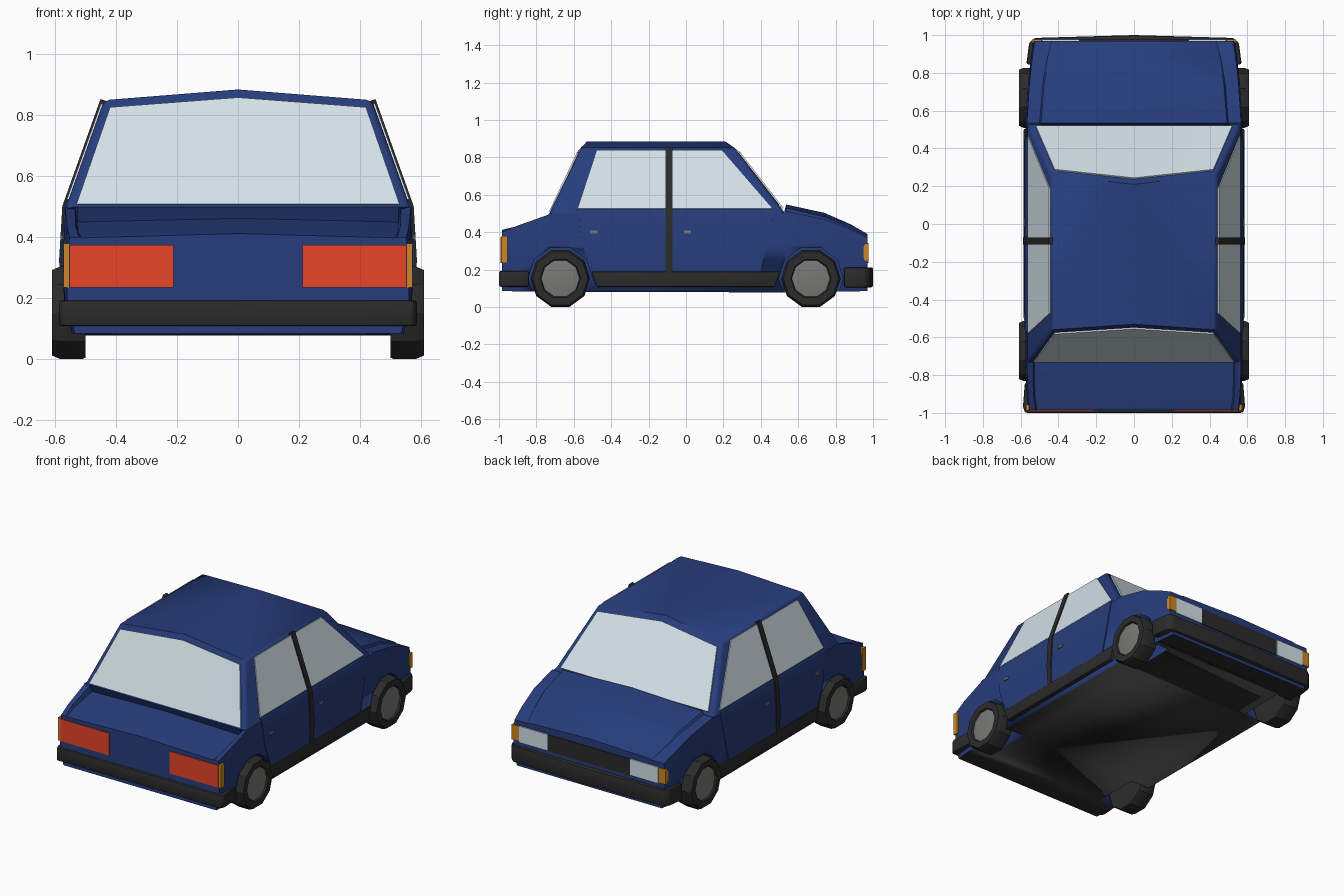
import bpy, bmesh, math

if "Cube" in bpy.data.objects:
    bpy.data.objects.remove(bpy.data.objects["Cube"])

def material(name, rgb):
    m = bpy.data.materials.new(name)
    m.diffuse_color = (*rgb, 1)
    m.use_nodes = True
    m.node_tree.nodes["Principled BSDF"].inputs["Base Color"].default_value = m.diffuse_color
    return m

BLUE = material("blue paint", (0.020, 0.046, 0.200))
BLACK = material("black trim", (0.024, 0.024, 0.024))
GLASS = material("pale glass", (0.66, 0.76, 0.81))
RED = material("red lamp", (0.80, 0.058, 0.022))
ORANGE = material("orange lamp", (0.62, 0.24, 0.018))
GREY = material("wheel grey", (0.19, 0.19, 0.185))

def make(name, verts, faces, mat, bevel=0, smooth=35, thick=0, edge_rule=None):
    """Mesh object from points and faces, with optional bevel or sheet thickness."""
    me = bpy.data.meshes.new(name)
    bm = bmesh.new()
    vs = [bm.verts.new(v) for v in verts]
    for f in faces:
        bm.faces.new([vs[i] for i in f])
    bmesh.ops.recalc_face_normals(bm, faces=bm.faces)
    if bevel:
        edges = [e for e in bm.edges if e.calc_face_angle(0) > 0.2
                 and (edge_rule is None or edge_rule(e))]
        bmesh.ops.bevel(bm, geom=edges, offset=bevel, segments=2, profile=0.5, affect='EDGES')
    bm.to_mesh(me)
    bm.free()
    ob = bpy.data.objects.new(name, me)
    bpy.context.collection.objects.link(ob)
    if mat:
        me.materials.append(mat)
    bpy.ops.object.select_all(action='DESELECT')
    bpy.context.view_layer.objects.active = ob
    ob.select_set(True)
    if thick:
        mod = ob.modifiers.new("thickness", 'SOLIDIFY')
        mod.thickness, mod.offset = thick, 0
        bpy.ops.object.modifier_apply(modifier=mod.name)
    if smooth:
        bpy.ops.object.shade_smooth_by_angle(angle=math.radians(smooth))
    return ob

def prism(name, outline, place, a, b, mat, bevel=0):
    """Extrude a 2D outline between depths a and b."""
    n = len(outline)
    verts = [place(p, q, d) for d in (a, b) for p, q in outline]
    faces = [list(range(n)), list(range(n, 2 * n))]
    faces += [(i, (i + 1) % n, n + (i + 1) % n, n + i) for i in range(n)]
    return make(name, verts, faces, mat, bevel)

def lathe(name, profile, centre, side, mat, n=10):
    """Spin (radius, x) points about a sideways axle."""
    verts, faces, k = [], [], len(profile)
    for i in range(n):
        a = math.tau * (i + 0.5) / n + math.pi / 2
        verts += [(side * x, centre[0] + r * math.cos(a), centre[1] + r * math.sin(a))
                  for r, x in profile]
    for i in range(n):
        j = (i + 1) % n
        faces += [(i*k + p, i*k + p + 1, j*k + p + 1, j*k + p) for p in range(k - 1)]
    faces += [[i * k for i in range(n)], [i * k + k - 1 for i in range(n)]]
    return make(name, verts, faces, mat, smooth=30)

# Lower body: sections along y as (y, width scale, shoulder z, panel half width,
# panel edge z, centre z, panel y shift)
stations = [(-0.985, 0.975, 0.400, 0.530, 0.398, 0.412, 0),
            (-0.900, 0.990, 0.435, 0.533, 0.418, 0.432, 0),
            (-0.740, 1.000, 0.492, 0.535, 0.450, 0.462, 0.03),
            (-0.730, 1.000, 0.500, 0.535, 0.500, 0.500, 0),
            (0.525, 1.000, 0.505, 0.500, 0.505, 0.505, 0),
            (0.535, 1.000, 0.512, 0.500, 0.530, 0.548, 0),
            (0.740, 0.977, 0.470, 0.490, 0.482, 0.503, 0),
            (0.880, 0.950, 0.415, 0.478, 0.424, 0.442, 0),
            (0.970, 0.925, 0.372, 0.465, 0.377, 0.390, 0)]
SIDE = [(0.075, 0.55), (0.19, 0.575), (0.33, 0.575), (0.50, 0.565), (0.85, 0.44)]
verts = []
for y, f, zs, xi, zd, zc, dy in stations:
    zb = 0.07 + 0.015 * abs(y)
    half = [(0.55 * f, y, zb), (0.575 * f, y, 0.19), (0.575 * f, y, 0.33),
            (0.567 * f, y, zs), (xi * min(1, f + 0.01), y + dy, zs), (xi * min(1, f + 0.01) - 0.008, y + dy, zd)]
    verts += half + [(0, y + dy, zc)] + [(-a, b, c) for a, b, c in reversed(half)]
N = 13
faces = [[i for i in range(N)], [(len(stations) - 1) * N + i for i in range(N)]]
for s in range(len(stations) - 1):
    faces += [(s*N + i, s*N + (i + 1) % N, (s + 1)*N + (i + 1) % N, (s + 1)*N + i)
              for i in range(N)]
body = make("lower_body", verts, faces, BLUE)
body.data.materials.append(BLACK)
for p in body.data.polygons:
    if p.normal.z < -0.9:      # underside
        p.material_index = 1

# Wheel wells and wheels
AXLE_Z = 0.152
for end, cy in (("rear", -0.672), ("front", 0.668)):
    for s, tag in ((1, "right"), (-1, "left")):
        cutter = lathe("well_cutter", [(0.172, 0.42), (0.172, 0.75)], (cy, AXLE_Z), s, None)
        cutter.hide_render = True
        mod = body.modifiers.new("well", 'BOOLEAN')
        mod.object, mod.operation, mod.solver = cutter, 'DIFFERENCE', 'EXACT'
        bpy.context.view_layer.objects.active = body
        bpy.ops.object.modifier_apply(modifier=mod.name)
        bpy.data.objects.remove(cutter)
        lathe(f"{end}_{tag}_tyre", [(0.10, 0.50), (0.155, 0.50), (0.159, 0.51), (0.159, 0.585),
              (0.148, 0.61), (0.108, 0.61), (0.10, 0.595)], (cy, AXLE_Z), s, BLACK)
        lathe(f"{end}_{tag}_rim", [(0.104, 0.58), (0.104, 0.599), (0.085, 0.603)],
              (cy, AXLE_Z), s, GREY)

# Cabin shell
half = [(0.565, -0.73, 0.5), (0.44, -0.56, 0.85), (0.44, 0.26, 0.85), (0.565, 0.53, 0.5)]
centre = [(0, -0.73, 0.5), (0, -0.53, 0.885), (0, 0.21, 0.885), (0, 0.53, 0.5)]
verts = half + centre + [(-x, y, z) for x, y, z in half]
faces = [(0, 1, 2, 3), (8, 9, 10, 11)]
for o in (0, 8):
    faces += [(o + i, o + (i + 1) % 4, 4 + (i + 1) % 4, 4 + i) for i in range(4)]
make("cabin", verts, faces, BLUE, bevel=0.018, smooth=50,
     edge_rule=lambda e: max(v.co.z for v in e.verts) > 0.6
     and abs(e.verts[0].co.x) > 0.1 and abs(e.verts[1].co.x) > 0.1)

# Front and rear screens
for name, yb, yt, yc, zb, xb in (("rear_window", -0.728, -0.579, -0.552, 0.508, 0.53),
                                 ("windscreen", 0.517, 0.286, 0.241, 0.527, 0.52)):
    make(name, [(xb, yb, zb), (0.42, yt, 0.825), (0, yc, 0.857), (0, yb, zb),
                (-0.42, yt, 0.825), (-xb, yb, zb)],
         [(0, 1, 2, 3), (3, 2, 4, 5)], GLASS, thick=0.009)

def side_x(z):
    for (z0, x0), (z1, x1) in zip(SIDE, SIDE[1:]):
        if z <= z1:
            return x0 + (x1 - x0) * (z - z0) / (z1 - z0)
    return SIDE[-1][1]

def side_panel(name, rows, mat, thick=0.009, out=0.001):
    """Panel following the car side; rows are (z, y start, y end), on both sides."""
    for s, tag in ((1, "right"), (-1, "left")):
        verts = [(s * (side_x(z) + out), y, z) for z, a, b in rows for y in (a, b)]
        faces = [(2*i, 2*i + 1, 2*i + 3, 2*i + 2) for i in range(len(rows) - 1)]
        make(f"{tag}_{name}", verts, faces, mat, thick=thick)

# Doors, side glass, pillars, handles
side_panel("rear_door", [(0.19, -0.498, -0.09), (0.33, -0.552, -0.09), (0.50, -0.575, -0.09),
                         (0.522, -0.58, -0.09)], BLUE)
side_panel("front_door", [(0.19, -0.09, 0.40), (0.33, -0.09, 0.435), (0.50, -0.09, 0.465),
                          (0.522, -0.09, 0.46)], BLUE)
side_panel("rear_side_window", [(0.524, -0.578, -0.10), (0.838, -0.475, -0.10)], GLASS)
side_panel("front_side_window", [(0.524, -0.08, 0.462), (0.838, -0.08, 0.19)], GLASS)
side_panel("door_pillar", [(0.18, -0.109, -0.072), (0.33, -0.109, -0.072),
                           (0.50, -0.109, -0.072), (0.85, -0.109, -0.072)], BLACK, 0.022)
for name, y in (("rear_handle", -0.492), ("front_handle", 0.008)):
    side_panel(name, [(0.392, y - 0.02, y + 0.02), (0.408, y - 0.02, y + 0.02)], GREY, 0.02)

# Sills and bumpers
for s, tag in ((1, "right"), (-1, "left")):
    prism(f"{tag}_sill", [(-0.505, 0.19), (0.505, 0.19), (0.475, 0.108), (-0.48, 0.108)],
          lambda p, q, d: (d, p, q), s * 0.50, s * 0.584, BLACK, 0.006)

def bumper(name, right, z0, z1):
    outline = right + [(-x, y) for x, y in reversed(right) if x]
    prism(name, outline, lambda p, q, d: (p, q, d), z0, z1, BLACK, 0.01)

bumper("rear_bumper", [(0.45, -0.84), (0.578, -0.84), (0.588, -0.97), (0.575, -1.0)], 0.108, 0.193)
bumper("front_bumper", [(0.45, 0.845), (0.57, 0.845), (0.555, 0.96), (0.525, 0.985), (0, 1.0)],
       0.105, 0.212)

# Lamps and grille
def end_plate(name, x0, x1, z0, z1, y, mat, depth=0.009):
    prism(name, [(x0, z0), (x1, z0), (x1, z1), (x0, z1)],
          lambda p, q, d: (p, d, q), y - depth / 2, y + depth / 2, mat)

end_plate("grille", -0.29, 0.29, 0.235, 0.34, 0.971, BLACK)
for s, tag in ((1, "right"), (-1, "left")):
    end_plate(f"{tag}_tail_lamp", s * 0.212, s * 0.553, 0.235, 0.375, -0.986, RED)
    end_plate(f"{tag}_headlamp", s * 0.29, s * 0.488, 0.238, 0.342, 0.972, GLASS)
    end_plate(f"{tag}_rear_marker", s * 0.555, s * 0.573, 0.235, 0.38, -0.971, ORANGE, 0.032)
    prism(f"{tag}_front_marker", [(0.948, 0.27), (0.957, 0.245), (0.977, 0.245), (0.977, 0.34),
          (0.957, 0.34), (0.948, 0.315)], lambda p, q, d: (d, p, q), s * 0.49, s * 0.541, ORANGE)
